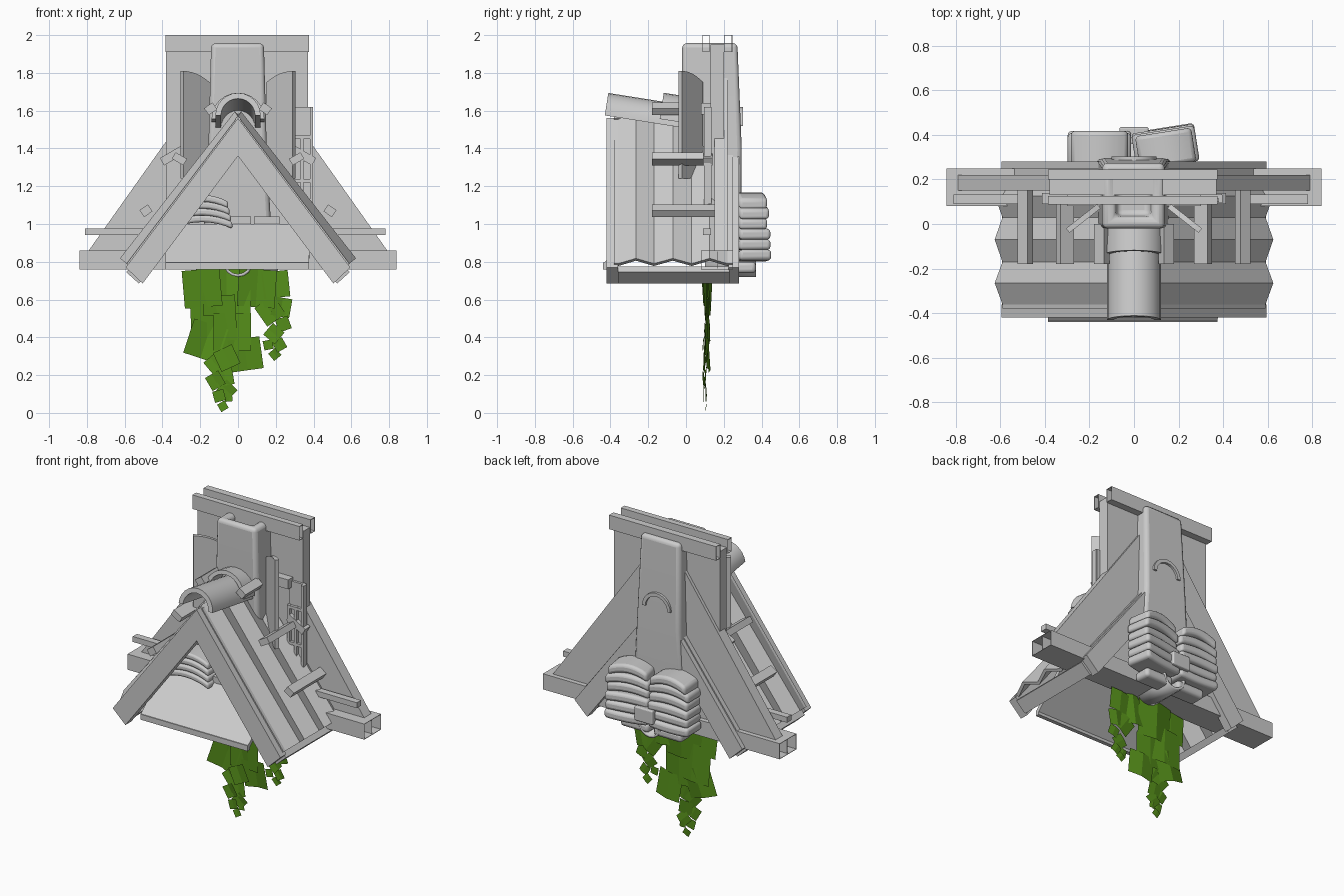
import bpy, bmesh, random
from math import sin, cos, pi, radians
from mathutils import Vector, Matrix

if "Cube" in bpy.data.objects:
    bpy.data.objects.remove(bpy.data.objects["Cube"])

random.seed(4)


def mesh(name, verts, faces, bevel=0, solid=0, smooth=False):
    me = bpy.data.meshes.new(name)
    me.from_pydata(verts, [], faces)
    bm = bmesh.new()
    bm.from_mesh(me)
    bmesh.ops.recalc_face_normals(bm, faces=bm.faces)
    bm.to_mesh(me)
    bm.free()
    ob = bpy.data.objects.new(name, me)
    bpy.context.collection.objects.link(ob)
    if solid:
        m = ob.modifiers.new("Thickness", 'SOLIDIFY')
        m.thickness, m.offset = solid, -1
    if bevel:
        m = ob.modifiers.new("Bevel", 'BEVEL')
        m.width, m.segments = bevel, 3
    if smooth:
        bpy.ops.object.select_all(action='DESELECT')
        ob.select_set(True)
        bpy.context.view_layer.objects.active = ob
        bpy.ops.object.shade_smooth_by_angle(angle=radians(40))
    return ob


def prism(name, pts, y0, y1, caps=True, **kw):
    # extrude an (x, z) outline along y
    n = len(pts)
    verts = [(x, y0, z) for x, z in pts] + [(x, y1, z) for x, z in pts]
    faces = [(i, (i + 1) % n, n + (i + 1) % n, n + i) for i in range(n)]
    if caps:
        faces += [tuple(range(n)), tuple(range(2 * n - 1, n - 1, -1))]
    return mesh(name, verts, faces, **kw)


def box(name, x0, x1, y0, y1, z0, z1, **kw):
    return prism(name, [(x0, z0), (x1, z0), (x1, z1), (x0, z1)], y0, y1, **kw)


def beam_x(name, x0, x1, y0, y1, z0, z1, t=0.004):
    # hollow beam along x with open ends
    ring = [(y0, z0), (y1, z0), (y1, z1), (y0, z1)]
    verts = [(x, y, z) for x in (x0, x1) for y, z in ring]
    return mesh(name, verts, [(i, (i + 1) % 4, 4 + (i + 1) % 4, 4 + i) for i in range(4)], solid=t)


def place(ob, pivot, angle, axis):
    p = Vector(pivot)
    ob.matrix_world = Matrix.Translation(p) @ Matrix.Rotation(radians(angle), 4, axis) @ Matrix.Translation(-p)


def arch(name, cx, z, w, h, rise, y0, y1, **kw):
    # band that bows upward across its width
    us = [-1 + i / 4 for i in range(9)]
    low = [(cx + u * w / 2, z + rise * (1 - u * u)) for u in us]
    return prism(name, low + [(x, zz + h) for x, zz in reversed(low)], y0, y1, **kw)


def half_ring(name, cz, r, t, y0, y1, **kw):
    a = [pi * i / 12 for i in range(13)]
    pts = [(r * cos(k), cz + r * sin(k)) for k in a] + [((r - t) * cos(k), cz + (r - t) * sin(k)) for k in reversed(a)]
    return prism(name, pts, y0, y1, smooth=True, **kw)


# Rear wall, top rails and long cross beams
box("rear_wall", -0.38, 0.37, 0.13, 0.2, 0.84, 1.95)
beam_x("front_top_rail", -0.385, 0.375, 0.087, 0.125, 1.91, 2.0)
beam_x("rear_top_rail", -0.385, 0.375, 0.2, 0.245, 1.91, 2.0)
beam_x("main_cross_beam", -0.84, 0.84, 0.08, 0.25, 0.76, 0.86)
box("main_beam_web", -0.835, 0.835, 0.163, 0.168, 0.765, 0.855)
box("thin_cross_beam", -0.81, 0.78, 0.09, 0.133, 0.942, 0.977)
prism("rear_gable_plate", [(-0.79, 0.86), (0.79, 0.86), (0.4, 1.41), (0.03, 1.93), (-0.03, 1.93), (-0.4, 1.41)], 0.15, 0.22)

# Gable trims front and rear
vee = [(0, 1.56), (0.595, 0.77), (0.505, 0.685), (0, 1.36), (-0.505, 0.685), (-0.595, 0.77)]
for name, y0, y1 in (("front_gable_trim", -0.42, -0.36), ("rear_gable_trim", 0.225, 0.28)):
    n = len(vee)
    verts = [(x, y, z) for y in (y0, y1) for x, z in vee]
    faces = [(i, (i + 1) % n, n + (i + 1) % n, n + i) for i in range(n)]
    for f in ((0, 1, 2, 3), (0, 3, 4, 5)):
        faces += [f, tuple(i + n for i in reversed(f))]
    mesh(name, verts, faces)

# Pleated roof slopes, eave beams, purlins
ys = [-0.38, -0.36, -0.265, -0.17, -0.07, 0.03, 0.125, 0.22, 0.25]
off = [0, 0, 0.035, 0, 0.035, 0, 0.035, 0, 0]
for s in (-1, 1):
    side = "left" if s < 0 else "right"
    verts = []
    for y, o in zip(ys, off):
        verts += [(s * o * 0.5, y, 1.57 + o * 0.7), (s * (0.59 + o), y, 0.79 + o * 0.8)]
    mesh("roof_slope_" + side, verts,
         [(2 * i, 2 * i + 1, 2 * i + 3, 2 * i + 2) for i in range(len(ys) - 1)], solid=0.02)
    e = box("eave_beam_" + side, s * 0.545 - 0.045, s * 0.545 + 0.045, -0.36, 0.23, 0.71, 0.75)
    place(e, (s * 0.545, 0, 0.73), s * -42, 'Y')
    for label, x, z, y1 in (("upper", 0.145, 1.61, 0.0), ("lower", 0.487, 1.07, 0.185)):
        p = box(f"{label}_purlin_{side}", s * x - 0.027, s * x + 0.027, -0.18, y1, z - 0.022, z + 0.022)
        place(p, (s * x, 0, z), s * 35, 'Y')
    p = box("middle_purlin_" + side, s * 0.31 - 0.035, s * 0.31 + 0.035, -0.18, 0.18, 1.325, 1.365)
    place(p, (s * 0.31, 0, 1.345), s * -30, 'Y')
    b = box("purlin_bracket_" + side, s * 0.345 - 0.065, s * 0.345 + 0.065, 0.09, 0.14, 1.34, 1.385)
    place(b, (s * 0.345, 0, 1.36), s * 30, 'Y')
    box("ridge_board_" + side, min(s * 0.11, s * 0.3), max(s * 0.11, s * 0.3), 0.08, 0.13, 1.58, 1.64)

# Half-round ridge tiles
place(half_ring("ridge_tile", 1.575, 0.12, 0.03, -0.43, 0.0), (0, -0.43, 1.575), -9, 'X')
place(half_ring("ridge_collar", 1.55, 0.14, 0.025, -0.14, -0.03), (0, -0.1, 1.55), -9, 'X')

# Flat tilted panel inside the front gable, sill and inner ledge
panel = [(-0.385, -0.44, 0.79), (0.375, -0.44, 0.79), (0.385, -0.2, 1.0), (-0.385, -0.2, 1.0)]
mesh("front_gable_panel", panel, [(0, 1, 2, 3)], solid=0.025)
box("front_sill", -0.385, 0.375, -0.44, -0.415, 0.76, 0.795)
for x0, x1 in ((-0.08, 0.07), (0.085, 0.22)):
    box("inner_ledge", x0, x1, -0.2, -0.1, 1.0, 1.04)
for i in range(4):
    arch("front_stack_course", -0.19, 0.975 + i * 0.036, 0.32 - 0.015 * i, 0.036, 0.035,
         -0.26 + 0.01 * i, -0.08, bevel=0.012, smooth=True)

# Chimney: tapered rounded shaft with a recessed flue
levels = [(0.185, 0.0, 0.29, 0.9), (0.157, -0.02, 0.295, 1.4), (0.142, -0.02, 0.272, 1.957),
          (0.085, 0.03, 0.225, 1.957), (0.075, 0.04, 0.215, 1.86)]
verts = []
for w, y0, y1, z in levels:
    verts += [(-w, y0, z), (w - 0.005, y0, z), (w - 0.005, y1, z), (-w, y1, z)]
faces = [(4 * k + i, 4 * k + (i + 1) % 4, 4 * k + 4 + (i + 1) % 4, 4 * k + 4 + i) for k in range(4) for i in range(4)]
mesh("chimney", verts, faces + [(0, 1, 2, 3), (16, 17, 18, 19)], bevel=0.035, smooth=True)
half_ring("chimney_arch", 1.52, 0.1, 0.022, 0.26, 0.302)

# Open curved-top shutters and a lattice window
for s in (-1, 1):
    c = []
    for i in range(7):
        t = i / 6
        c.append((s * (0.305 - 0.14 * t), -0.02 + 0.11 * t, 1.81 - 0.06 * t ** 2))
    verts = [(x, y, 1.24) for x, y, z in c] + c
    mesh("shutter_" + ("left" if s < 0 else "right"), verts,
         [(i, i + 1, 8 + i, 7 + i) for i in range(6)], solid=0.025)
box("window_back", 0.28, 0.395, 0.115, 0.135, 1.1, 1.62)
for x in (0.28, 0.33, 0.38):
    box("window_post", x, x + 0.018, 0.095, 0.13, 1.1, 1.62 if x > 0.35 else 1.47)
for z in (1.1, 1.22, 1.33, 1.45):
    box("window_bar", 0.28, 0.398, 0.098, 0.13, z, z + 0.018)

# Two stacks of rounded stone courses at the rear, plate and drain pipe
for cx, ang in ((-0.155, 0), (0.14, 9)):
    for i in range(6):
        w = 0.285 - (0.03 if i == 5 else 0.01 * (i % 2))
        st = arch("rear_stone_course", cx, 0.81 + i * 0.053, w, 0.056, 0.035 * (i - 1) / 4,
                  0.26, random.uniform(0.405, 0.435), bevel=0.018, smooth=True)
        place(st, (cx, 0.35, 0), ang, 'Z')
    arch("rear_stone_base", cx * 0.8, 0.74, 0.2, 0.06, 0.0, 0.26, 0.37, bevel=0.02, smooth=True)
box("stone_clamp", -0.065, 0.065, 0.36, 0.435, 0.84, 0.93, bevel=0.008)
pipe = [(0.08 * cos(2 * pi * i / 16), 0.80 + 0.08 * sin(2 * pi * i / 16)) for i in range(16)]
prism("drain_pipe", pipe, 0.1, 0.37, caps=False, solid=0.015, smooth=True)

# Hanging vines: overlapping creased leaf cards (x, z, size, angle)
green = bpy.data.materials.new("vine_green")
green.diffuse_color = (0.09, 0.27, 0.01, 1)
green.use_nodes = True
green.node_tree.nodes["Principled BSDF"].inputs["Base Color"].default_value = green.diffuse_color
leaves = [(-0.19, 0.66, 0.2, 5), (-0.06, 0.64, 0.25, 0), (-0.13, 0.5, 0.24, 3), (-0.17, 0.38, 0.19, -18),
          (0.04, 0.31, 0.17, 8), (-0.03, 0.43, 0.2, 0), (0.1, 0.66, 0.2, -4), (0.2, 0.68, 0.14, 6),
          (0.23, 0.56, 0.1, -10), (0.17, 0.54, 0.12, 35), (0.24, 0.47, 0.07, 20), (0.19, 0.42, 0.08, 50),
          (0.16, 0.36, 0.05, 12), (0.22, 0.36, 0.06, 30), (0.195, 0.31, 0.05, 40), (-0.06, 0.29, 0.11, 25),
          (-0.12, 0.26, 0.09, 40), (-0.07, 0.19, 0.09, 10), (-0.12, 0.17, 0.08, 30), (-0.06, 0.12, 0.08, 45),
          (-0.1, 0.09, 0.06, 15), (-0.05, 0.08, 0.04, 5), (-0.08, 0.035, 0.045, 30)]
verts, faces = [], []
for k, (x, z, size, ang) in enumerate(leaves):
    y, tilt, fold = 0.1 + random.uniform(-0.012, 0.012), random.uniform(-0.08, 0.08), random.uniform(0.04, 0.12)
    a = radians(ang)
    for v in (-1, 1):
        for u in (-1, 0, 1):
            p, q = u * size / 2, v * size / 2
            verts.append((x + p * cos(a) - q * sin(a), y + tilt * (p + q) + fold * size * (1 - abs(u)),
                          z + p * sin(a) + q * cos(a)))
    b = 6 * k
    faces += [(b, b + 1, b + 4, b + 3), (b + 1, b + 2, b + 5, b + 4)]
vines = mesh("hanging_vines", verts, faces)
vines.data.materials.append(green)
if vines.data.polygons[0].normal.y < 0:
    vines.data.flip_normals()
